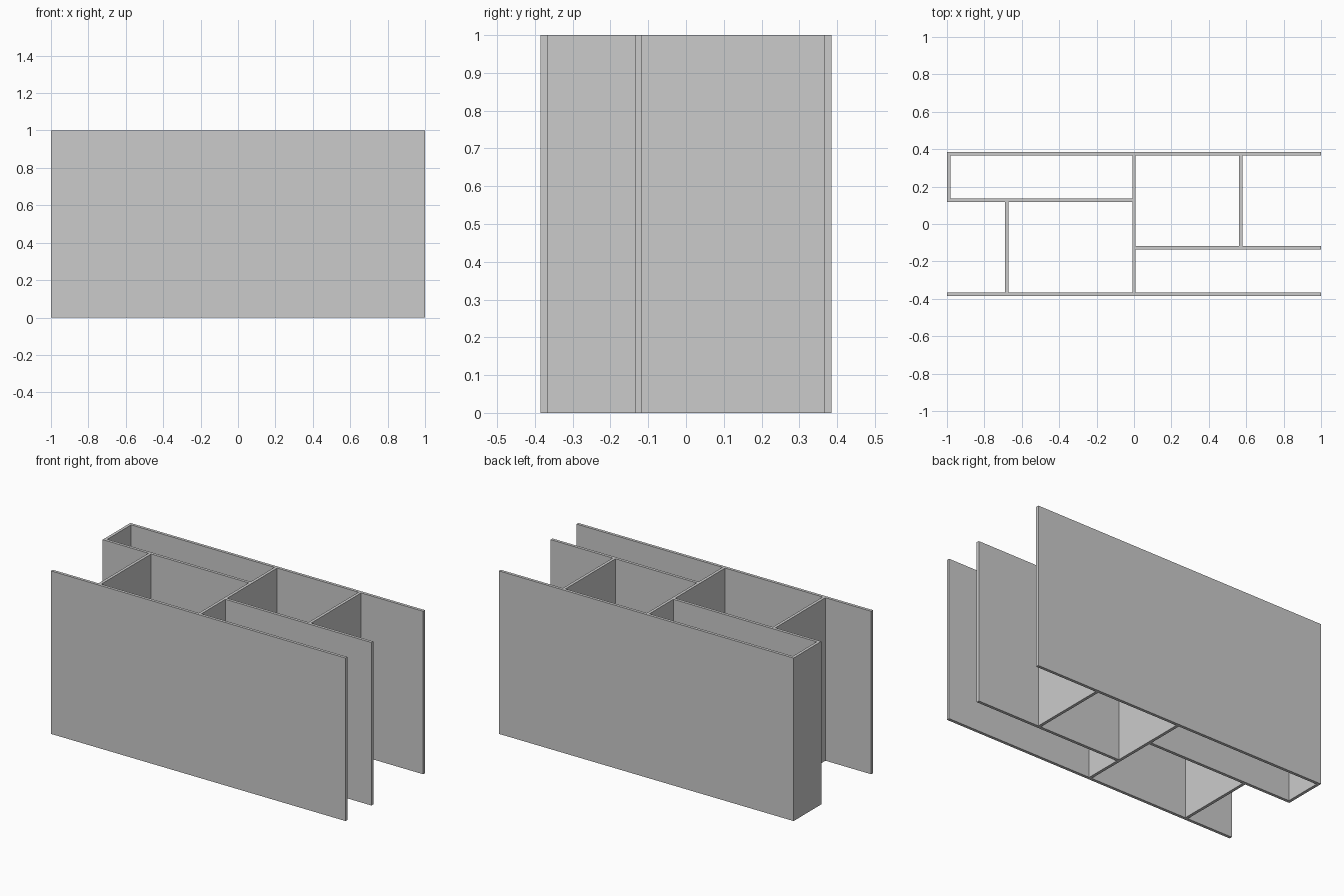
import bpy, bmesh

if "Cube" in bpy.data.objects:
    bpy.data.objects.remove(bpy.data.objects["Cube"])

T = 0.018      # panel thickness
H = 1.0        # panel height
YO = 0.385     # outer face in y
YI = YO - T    # inner face in y
A, B = 0.117, 0.135   # faces of the inner long walls


def panel(name, x0, x1, y0, y1):
    """Upright full-height panel from its plan extents."""
    bm = bmesh.new()
    bmesh.ops.create_cube(bm, size=1)
    for v in bm.verts:
        v.co.x = x1 if v.co.x > 0 else x0
        v.co.y = y1 if v.co.y > 0 else y0
        v.co.z = H if v.co.z > 0 else 0
    mesh = bpy.data.meshes.new(name)
    bm.to_mesh(mesh)
    bm.free()
    bpy.context.collection.objects.link(bpy.data.objects.new(name, mesh))


def cross_panel(name, x, y0, y1):
    """Panel running in y, centred on x."""
    panel(name, x - T / 2, x + T / 2, y0, y1)


# Long outer boards
panel("front_board", -1, 1, -YO, -YI)
panel("back_board", -1, 1, YI, YO)

# Central divider and the two half-length shelves meeting it
cross_panel("centre_divider", 0, -YI, YI)
panel("left_shelf", -1, -T / 2, A, B)
panel("right_shelf", T / 2, 1, -B, -A)

# Cross partitions and the closed left end
cross_panel("left_partition", -0.68, -YI, A)
cross_panel("right_partition", 0.57, -A, YI)
cross_panel("left_end_panel", -1 + T / 2, B, YI)
